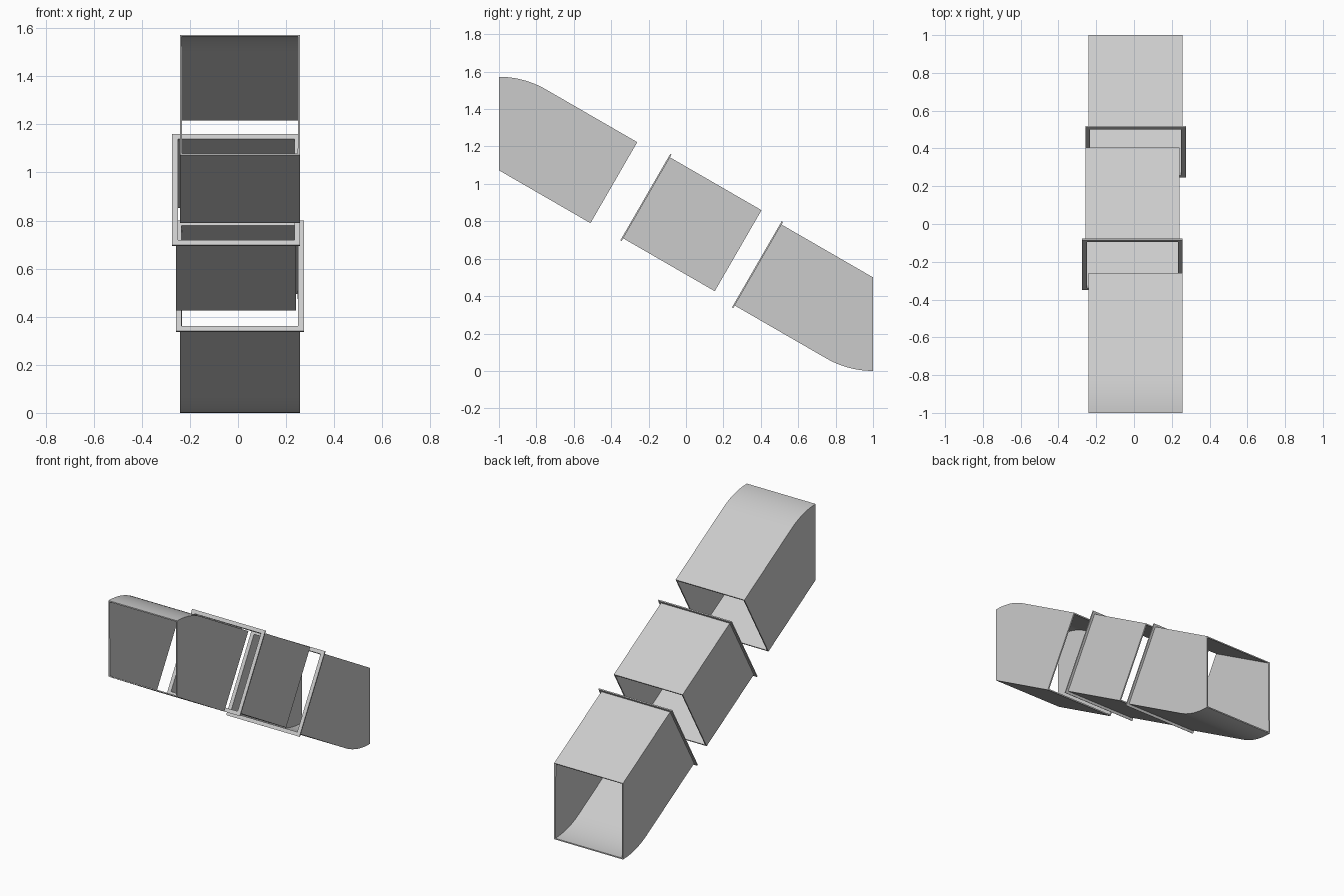
import bpy, bmesh, math
from mathutils import Vector

cube = bpy.data.objects.get("Cube")
if cube:
    bpy.data.objects.remove(cube)

SIZE, WALL, LIP = 0.5, 0.008, 0.016
HALF = SIZE / 2
SLOPE = math.radians(30)
# (y, z) directions: along the sloping duct, and up across it
ALONG = Vector((math.cos(SLOPE), -math.sin(SLOPE)))
ACROSS = Vector((math.sin(SLOPE), math.cos(SLOPE)))
BODY = 0.565

metal = bpy.data.materials.new("light grey metal")
metal.use_nodes = True
grey = (0.6, 0.6, 0.6, 1)
metal.diffuse_color = grey
metal.node_tree.nodes["Principled BSDF"].inputs["Base Color"].default_value = grey


def finish(bm, name):
    mesh = bpy.data.meshes.new(name)
    bm.to_mesh(mesh)
    bm.free()
    mesh.materials.append(metal)
    obj = bpy.data.objects.new(name, mesh)
    bpy.context.collection.objects.link(obj)
    return obj


def prism(bm, outline, x, half):
    """Closed prism across x; returns the side faces in outline order."""
    rings = [[bm.verts.new((x + s * half, p.x, p.y)) for p in outline] for s in (-1, 1)]
    for ring in rings:
        bm.faces.new(ring)
    n = len(outline)
    sides = [bm.faces.new((rings[0][i], rings[0][(i + 1) % n],
                           rings[1][(i + 1) % n], rings[1][i])) for i in range(n)]
    bmesh.ops.recalc_face_normals(bm, faces=bm.faces)
    return sides


def duct(name, top, bottom, x):
    """Thin-walled open duct between a top and a bottom side-view line."""
    bm = bmesh.new()
    sides = prism(bm, top + bottom[::-1], x, HALF)
    bmesh.ops.delete(bm, geom=[sides[len(top) - 1], sides[-1]], context='FACES_ONLY')
    obj = finish(bm, name)
    solid = obj.modifiers.new("wall", 'SOLIDIFY')
    solid.thickness = WALL
    solid.offset = -1
    solid.use_even_offset = True
    bpy.ops.object.select_all(action='DESELECT')
    obj.select_set(True)
    bpy.context.view_layer.objects.active = obj
    bpy.ops.object.modifier_apply(modifier=solid.name)
    bpy.ops.object.shade_smooth_by_angle(angle=SLOPE)


def flange(name, centre, x):
    """Thin square ring at the upper end of a duct."""
    bm = bmesh.new()
    loops = []
    for depth in (0, WALL):
        for half in (HALF + LIP, HALF - WALL):
            loop = []
            for sx, sn in ((-1, -1), (1, -1), (1, 1), (-1, 1)):
                p = centre + ALONG * depth + ACROSS * sn * half
                loop.append(bm.verts.new((x + sx * half, p.x, p.y)))
            loops.append(loop)
    outer, inner, outer_back, inner_back = loops
    for a, b in ((outer, inner), (inner, inner_back),
                 (inner_back, outer_back), (outer_back, outer)):
        for i in range(4):
            j = (i + 1) % 4
            bm.faces.new((a[i], a[j], b[j], b[i]))
    bmesh.ops.recalc_face_normals(bm, faces=bm.faces)
    finish(bm, name)


def arc(centre, sign):
    """Quarter-bend outer wall, from level to the duct slope."""
    return [centre + sign * SIZE * Vector((math.sin(SLOPE * i / 12), math.cos(SLOPE * i / 12)))
            for i in range(13)]


# Upper elbow: mitred at the inner corner, rounded on top
corner = Vector((-1, 1.0725))
bend = arc(corner, 1)
duct("upper_elbow_duct", bend + [bend[-1] + ALONG * BODY], [corner, corner + ALONG * BODY], 0.008)

# Straight middle section
start = ALONG * -0.653 + ACROSS * 0.696
ends = [start + ALONG * WALL, start + ALONG * (WALL + BODY)]
duct("middle_duct", [p + ACROSS * HALF for p in ends], [p - ACROSS * HALF for p in ends], -0.008)
flange("middle_flange", start, -0.008)

# Lower elbow: the upper one turned end for end
corner = Vector((1, SIZE))
bend = arc(corner, -1)[::-1]
duct("lower_elbow_duct", [corner - ALONG * BODY, corner], [bend[0] - ALONG * BODY] + bend, 0.008)
flange("lower_flange", corner - ALONG * (BODY + WALL) - ACROSS * HALF, 0.008)
